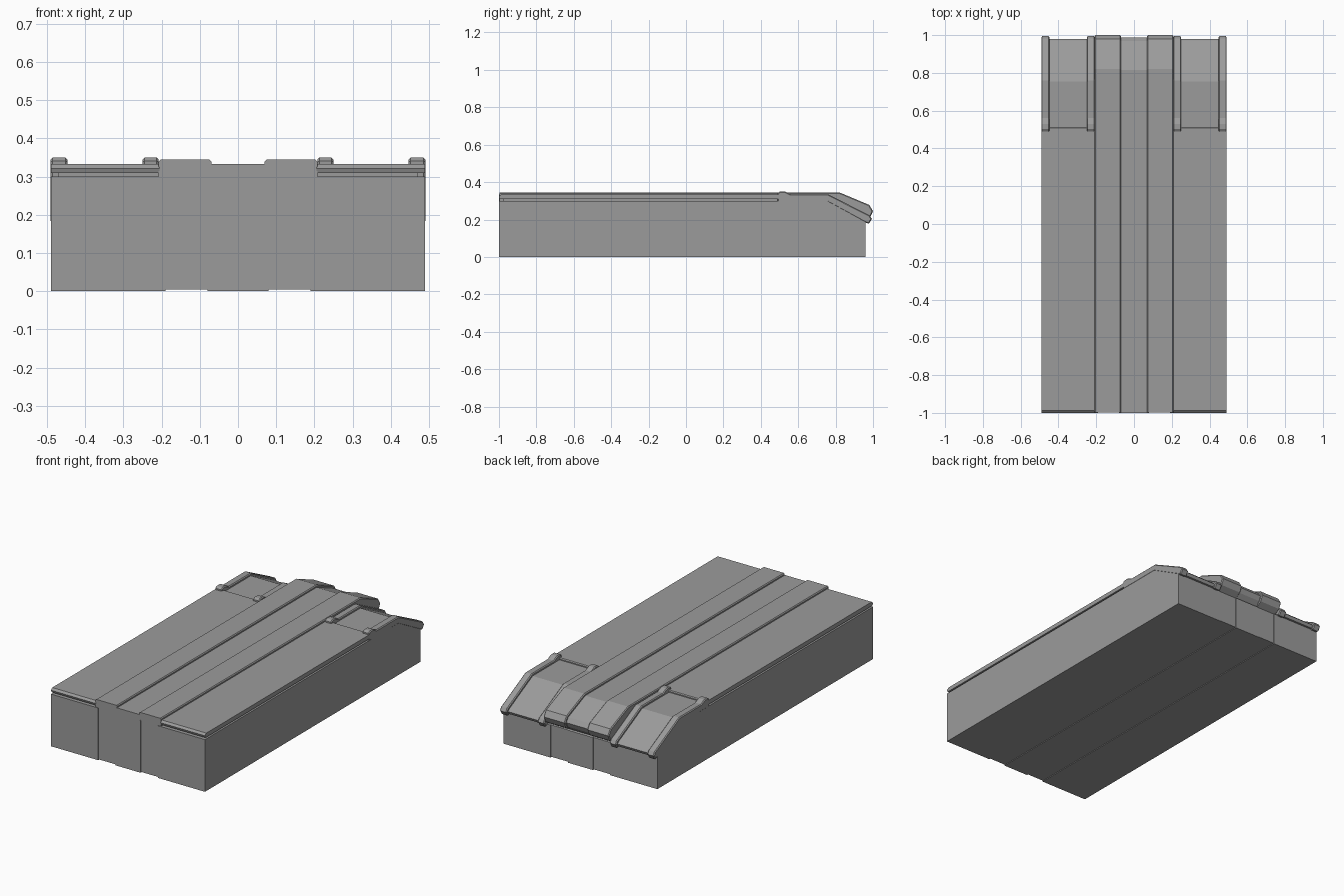
import bpy, bmesh

if "Cube" in bpy.data.objects:
    bpy.data.objects.remove(bpy.data.objects["Cube"])

# Dark grey paint shared by every part
paint = bpy.data.materials.new("dark_grey")
paint.diffuse_color = (0.33, 0.33, 0.33, 1)
paint.use_nodes = True
paint.node_tree.nodes["Principled BSDF"].inputs["Base Color"].default_value = paint.diffuse_color


def prism(name, profile, x0, x1, bevel=0.0):
    """Extrude a (y, z) profile from x0 to x1, chamfering its two outlines."""
    bm = bmesh.new()
    face = bm.faces.new([bm.verts.new((x0, y, z)) for y, z in profile])
    ext = bmesh.ops.extrude_face_region(bm, geom=[face])
    moved = [g for g in ext["geom"] if isinstance(g, bmesh.types.BMVert)]
    bmesh.ops.translate(bm, verts=moved, vec=(x1 - x0, 0, 0))
    if bevel:
        rims = [e for e in bm.edges
                if abs(e.verts[0].co.x - e.verts[1].co.x) < 1e-6
                and max(v.co.y for v in e.verts) > -0.9]
        bmesh.ops.bevel(bm, geom=rims, offset=bevel, segments=1,
                        affect="EDGES", clamp_overlap=True)
    bmesh.ops.recalc_face_normals(bm, faces=bm.faces)
    mesh = bpy.data.meshes.new(name)
    bm.to_mesh(mesh)
    bm.free()
    mesh.materials.append(paint)
    ob = bpy.data.objects.new(name, mesh)
    bpy.context.collection.objects.link(ob)
    return ob


def mirrored(name, profile, x0, x1, bevel=0.0):
    """Extrude on the right and mirror to the left."""
    ob = prism(name, profile, x0, x1, bevel)
    ob.modifiers.new("mirror", "MIRROR")
    return ob


def box(y0, y1, z0, z1):
    return [(y0, z0), (y1, z0), (y1, z1), (y0, z1)]


# Body: outer blocks, central block and slightly recessed strips between them
body = [(-1, 0), (0.96, 0), (0.96, 0.187), (0.755, 0.30), (-1, 0.30)]
mirrored("body_side", body, 0.19, 0.49)
prism("body_center", body, -0.08, 0.08)
strip = [(-0.997, 0.004), (0.957, 0.004), (0.957, 0.187), (0.755, 0.30), (-0.997, 0.30)]
mirrored("body_strip", strip, 0.08, 0.19)

# Deck slabs raised above the body on a narrower inset spacer
slab = [(-0.995, 0.309), (0.495, 0.309), (0.495, 0.333), (-0.988, 0.333), (-1, 0.322)]
mirrored("deck_slab", slab, 0.205, 0.49)
mirrored("deck_spacer", box(-0.975, 0.495, 0.295, 0.312), 0.20, 0.47)

# Raised central bands that fold down over the back
ridge = [(-0.997, 0.295), (-0.997, 0.345), (0.82, 0.345), (0.98, 0.278), (1.0, 0.245),
         (0.985, 0.212), (0.95, 0.19), (0.75, 0.295)]
mirrored("center_ridge", ridge, 0.07, 0.208, 0.005)
channel = [(-1, 0.295), (-1, 0.333), (0.815, 0.333), (0.97, 0.268), (0.988, 0.243),
           (0.976, 0.216), (0.95, 0.19), (0.75, 0.295)]
prism("center_channel", channel, -0.075, 0.075)

# Rear curbs with a raised bump at the front end and a blunt tail
curb = [(0.49, 0.295), (0.49, 0.341), (0.503, 0.35), (0.53, 0.35), (0.56, 0.335),
        (0.76, 0.335), (0.982, 0.222), (0.994, 0.203), (0.978, 0.178),
        (0.958, 0.184), (0.755, 0.295)]
mirrored("inner_curb", curb, 0.208, 0.25, 0.005)
mirrored("outer_curb", curb, 0.447, 0.491, 0.005)

# Sunken sheet between the curbs, with a crossbar in front and a lip at the back
sheet = [(0.495, 0.295), (0.495, 0.322), (0.755, 0.322), (0.97, 0.213),
         (0.98, 0.203), (0.972, 0.187), (0.955, 0.187), (0.755, 0.295)]
mirrored("rear_sheet", sheet, 0.245, 0.45)
bar = [(0.492, 0.315), (0.512, 0.315), (0.512, 0.328), (0.507, 0.333), (0.492, 0.333)]
mirrored("rear_crossbar", bar, 0.245, 0.45)
